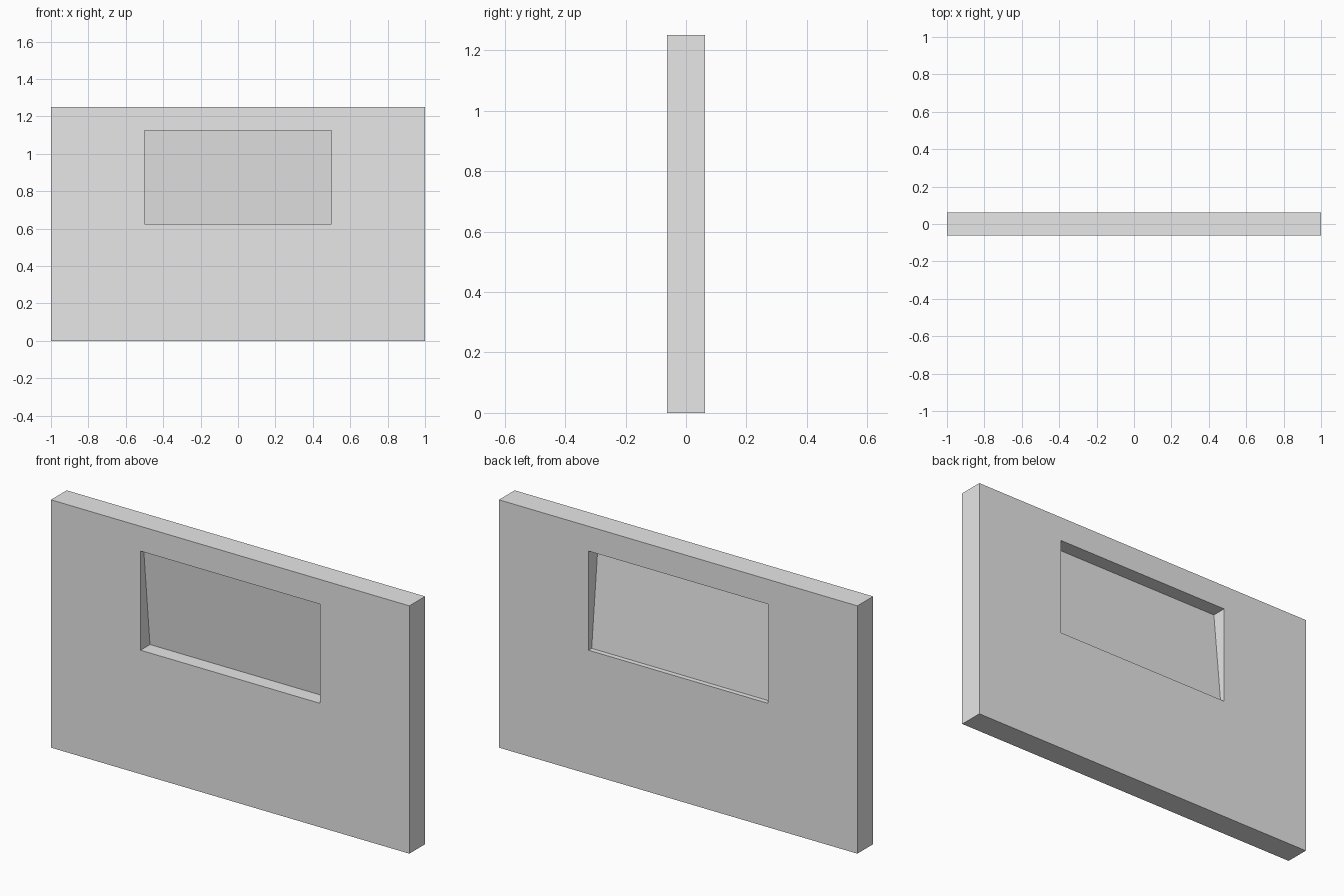
import bpy
import bmesh

cube = bpy.data.objects.get("Cube")
if cube:
    bpy.data.objects.remove(cube, do_unlink=True)

WIDTH, DEPTH, HEIGHT = 2.0, 0.125, 1.25
OPEN_HALF, SILL, LINTEL = 0.5, 0.625, 1.125
PANE_THICK, PANE_LEAN = 0.025, 0.05

grey = bpy.data.materials.new("light grey")
grey.use_nodes = True
colour = (0.8, 0.8, 0.8, 1)
grey.diffuse_color = colour
grey.node_tree.nodes["Principled BSDF"].inputs["Base Color"].default_value = colour


def finish(name, bm):
    bmesh.ops.recalc_face_normals(bm, faces=bm.faces)
    mesh = bpy.data.meshes.new(name)
    bm.to_mesh(mesh)
    bm.free()
    mesh.materials.append(grey)
    obj = bpy.data.objects.new(name, mesh)
    bpy.context.collection.objects.link(obj)
    return obj


def rectangle(bm, half, low, high, y):
    corners = [(-half, low), (half, low), (half, high), (-half, high)]
    return [bm.verts.new((x, y, z)) for x, z in corners]


# Wall: outer and opening outlines at both faces, bridged into a closed ring
bm = bmesh.new()
loops = [
    rectangle(bm, WIDTH / 2, 0, HEIGHT, -DEPTH / 2),
    rectangle(bm, OPEN_HALF, SILL, LINTEL, -DEPTH / 2),
    rectangle(bm, OPEN_HALF, SILL, LINTEL, DEPTH / 2),
    rectangle(bm, WIDTH / 2, 0, HEIGHT, DEPTH / 2),
]
for a, b in zip(loops, loops[1:] + loops[:1]):
    for i in range(4):
        j = (i + 1) % 4
        bm.faces.new((a[i], a[j], b[j], b[i]))
finish("wall", bm)

# Window pane: a thin sheet leaning forward at the top
bm = bmesh.new()
bmesh.ops.create_cube(bm, size=1)
for v in bm.verts:
    lean = -PANE_LEAN * v.co.z
    v.co.x *= 2 * OPEN_HALF
    v.co.y = v.co.y * PANE_THICK + lean
    v.co.z = (SILL + LINTEL) / 2 + v.co.z * (LINTEL - SILL)
finish("window_pane", bm)
